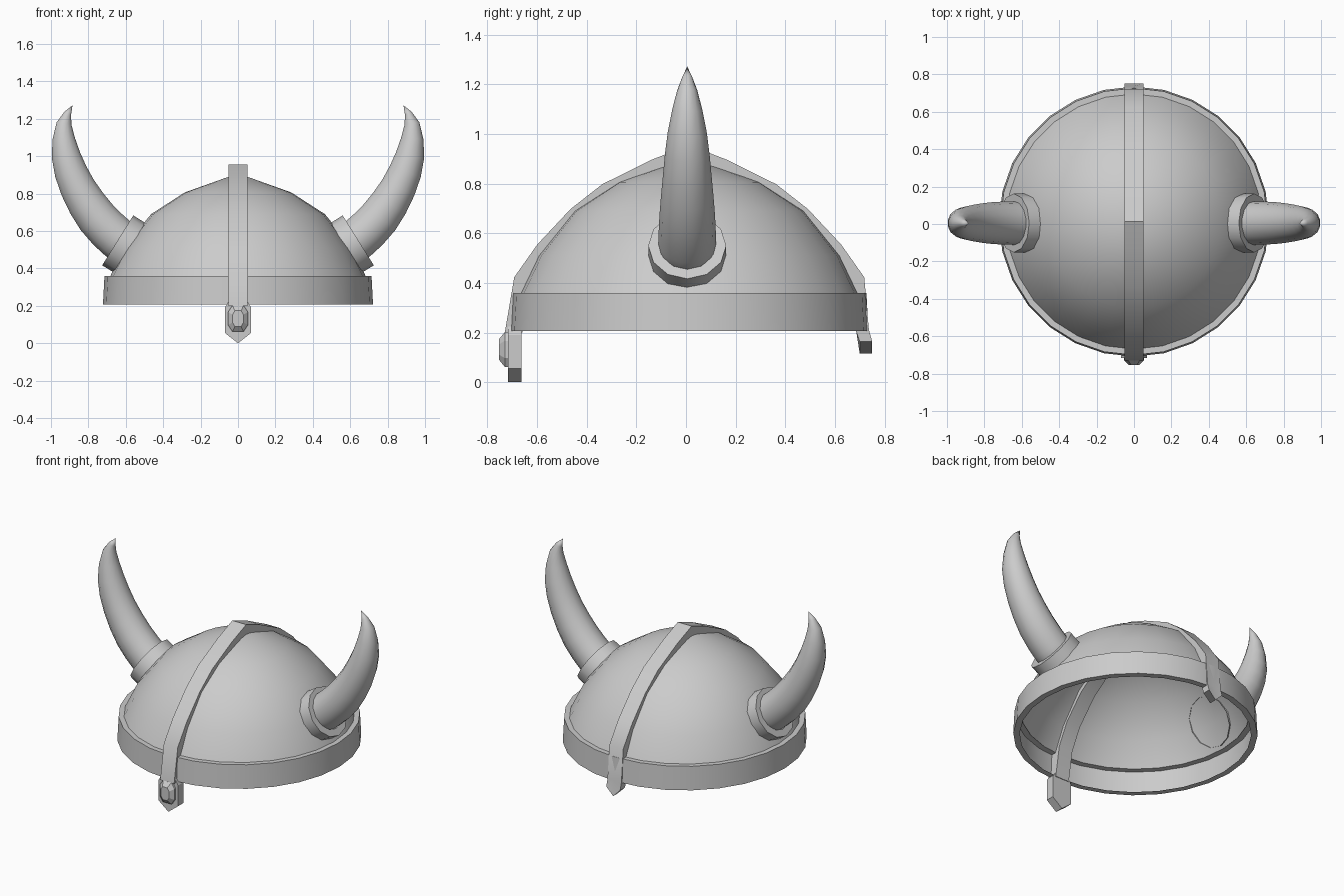
import bpy, bmesh
from math import sin, cos, pi
from mathutils import Vector

if "Cube" in bpy.data.objects:
    bpy.data.objects.remove(bpy.data.objects["Cube"])

CY = 0.013  # helmet axis in y


def make(name, verts, faces, smooth=None):
    bm = bmesh.new()
    vs = [bm.verts.new(v) for v in verts]
    for f in faces:
        bm.faces.new([vs[i] for i in f])
    bmesh.ops.remove_doubles(bm, verts=bm.verts, dist=1e-5)
    bmesh.ops.recalc_face_normals(bm, faces=bm.faces)
    me = bpy.data.meshes.new(name)
    bm.to_mesh(me)
    bm.free()
    ob = bpy.data.objects.new(name, me)
    bpy.context.collection.objects.link(ob)
    if smooth:
        bpy.ops.object.select_all(action='DESELECT')
        ob.select_set(True)
        bpy.context.view_layer.objects.active = ob
        bpy.ops.object.shade_smooth_by_angle(angle=smooth)
    return ob


def loft(name, rings, caps=(), smooth=None):
    """Skin a list of equal-length vertex rings; caps lists the ring indices to fill."""
    n, m = len(rings[0]), len(rings)
    faces = []
    for i in range(m - 1):
        a, b = i * n, (i + 1) * n
        faces += [(a + j, a + (j + 1) % n, b + (j + 1) % n, b + j) for j in range(n)]
    faces += [tuple(range(c * n, c * n + n)) for c in caps]
    return make(name, [v for r in rings for v in r], faces, smooth)


def ring(c, r, axis, n):
    u = Vector((0, 1, 0))
    w = Vector(axis).normalized().cross(u)
    return [Vector(c) + r * (cos(2 * pi * k / n) * u + sin(2 * pi * k / n) * w) for k in range(n)]


def lathe(name, profile, n=28, smooth=None):
    return loft(name, [ring((0, CY, z), r, (0, 0, 1), n) for r, z in profile], smooth=smooth)


def refine(pts):
    """Insert one curved midpoint in every span."""
    p = [Vector(q) for q in pts]
    p = [2 * p[0] - p[1]] + p + [2 * p[-1] - p[-2]]
    out = []
    for a, b, c, d in zip(p, p[1:], p[2:], p[3:]):
        out += [b, (9 * (b + c) - a - d) / 16]
    return out + [p[-2]]


# thin dome shell
lathe("dome", [(0, .908), (.285, .806), (.465, .69), (.61, .51), (.682, .36)], smooth=0.7)

# brow band: outer wall with a lip at top and bottom
lathe("brow_band", [(.677, .36), (.714, .36), (.722, .207), (.684, .207)], smooth=0.6)

# crest strap over the dome: outer (y, z), inner (y, z), raised side corners at the back tip
half = [(.15, .897, .14, .838), (.35, .798, .31, .762), (.478, .698, .44, .67),
        (.612, .555, .57, .525), (.705, .423, .64, .39)]
path = [(-.743, .2, -.672, .2, 0)]
path += [(-a, b, -c, d, 0) for a, b, c, d in reversed(half)]
path += [(0, .955, 0, .887, 0)] + [p + (0,) for p in half]
path += [(.724, .21, .672, .21, 0), (.737, .115, .687, .115, .05)]
W = .05
loft("crest_strap", [[(-W, a + CY, b + t), (0, a + CY, b), (W, a + CY, b + t),
                      (W, c + CY, d + t), (0, c + CY, d), (-W, c + CY, d + t)]
                     for a, b, c, d, t in path], caps=(0, len(path) - 1), smooth=0.6)

# pointed nose guard
outline = [(-.05, .225), (-.07, .19), (-.07, .055), (0, 0), (.07, .055), (.07, .19), (.05, .225)]
loft("nose_guard", [[(x, y, z) for x, z in outline] for y in (-.717, -.663)], caps=(0, 1))


# faceted stud on the nose guard
def stud_ring(y, s, t):
    pts = [(-.03, .07), (-.053, .035), (-.053, -.035), (-.03, -.07),
           (.03, -.07), (.053, -.035), (.053, .035), (.03, .07)]
    return [(x * s, y, .132 + z * t) for x, z in pts]


loft("nose_stud", [stud_ring(-.70, 1, 1), stud_ring(-.73, 1, 1), stud_ring(-.753, .55, .6)], caps=(2,))

# horns and their open-backed collars, both sides
horn = refine([(.62, .545, .116), (.65, .566, .116), (.755, .672, .112), (.857, .832, .098),
               (.92, 1.005, .079), (.93, 1.175, .041), (.885, 1.272, 0)])
for side, s in (("left", -1), ("right", 1)):
    rings = []
    for i, (x, z, r) in enumerate(horn):
        a, b = horn[max(i - 1, 0)], horn[min(i + 1, len(horn) - 1)]
        rings.append(ring((s * x, CY - .008, z), r, (s * (b[0] - a[0]), 0, b[1] - a[1]), 14))
    loft(side + "_horn", rings, smooth=0.9)
    ax = Vector((s * .85, 0, .53)).normalized()
    c = Vector((s * .643, CY - .008, .55))
    loft(side + "_horn_collar", [ring(c - ax * .078, .157, ax, 12), ring(c, .157, ax, 12),
                                 ring(c, .112, ax, 12)], smooth=0.6)
